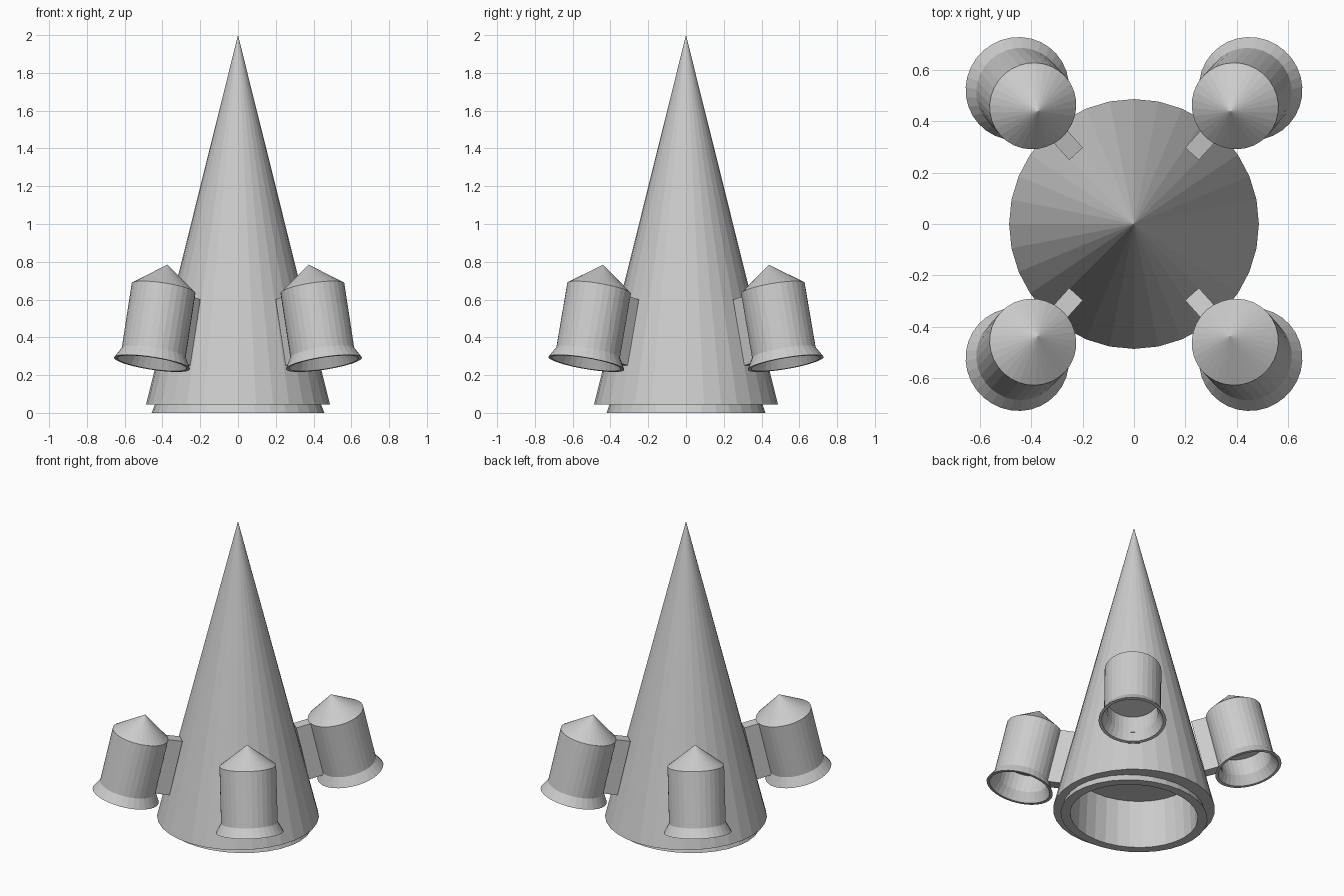
import bpy
import bmesh
from math import atan2, cos, pi, radians, sin
from mathutils import Matrix, Vector

cube = bpy.data.objects.get("Cube")
if cube:
    bpy.data.objects.remove(cube, do_unlink=True)

grey = bpy.data.materials.new("light_grey")
grey.use_nodes = True
colour = (0.6, 0.6, 0.6, 1)
grey.diffuse_color = colour
grey.node_tree.nodes["Principled BSDF"].inputs["Base Color"].default_value = colour


def add_object(name, bm, matrix):
    bmesh.ops.recalc_face_normals(bm, faces=bm.faces)
    mesh = bpy.data.meshes.new(name)
    bm.to_mesh(mesh)
    bm.free()
    mesh.materials.append(grey)
    obj = bpy.data.objects.new(name, mesh)
    obj.matrix_world = matrix
    bpy.context.collection.objects.link(obj)
    return obj


def lathe(name, profile, matrix=Matrix(), sides=32):
    """Revolve (radius, height) points about z; zero radius makes a pole."""
    bm = bmesh.new()
    rings = []
    for r, z in profile:
        count = 1 if r == 0 else sides
        rings.append([bm.verts.new((r * cos(2 * pi * i / sides),
                                    r * sin(2 * pi * i / sides), z))
                      for i in range(count)])
    for a, b in zip(rings, rings[1:]):
        for i in range(sides):
            j = i + 1
            corners = [a[i % len(a)], a[j % len(a)], b[j % len(b)], b[i % len(b)]]
            bm.faces.new(list(dict.fromkeys(corners)))
    return add_object(name, bm, matrix)


def box(name, low, high, matrix):
    low, high = Vector(low), Vector(high)
    bm = bmesh.new()
    bmesh.ops.create_cube(bm, size=1)
    for v in bm.verts:
        v.co = (low + high) / 2 + v.co * (high - low)
    return add_object(name, bm, matrix)


# Tall conical hull with an open underside
lathe("hull", [(0, 2), (0.487, 0.045), (0.4, 0.045)])

# Main nozzle, slightly narrower front to back, with a recessed ceiling
lathe("main_nozzle",
      [(0, 0.31), (0.38, 0.31), (0.397, 0), (0.457, 0), (0.44, 0.045), (0.43, 0.1)],
      Matrix.Diagonal((1, 0.92, 1, 1)))

# Four tilted boosters, each with a pointed cap, flared hollow nozzle and strut
booster_profile = [(0, 0.128), (0.171, 0), (0.171, -0.35), (0.204, -0.408),
                   (0.185, -0.408), (0.153, -0.35), (0.153, -0.24), (0, -0.24)]
tilt = radians(12.9)
for side, sx in (("left", 1), ("right", -1)):
    for end, sy in (("front", -1), ("back", 1)):
        azimuth = atan2(sy * sin(radians(48)), sx * cos(radians(48)))
        frame = (Matrix.Translation((sx * 0.394, sy * 0.46, 0.66))
                 @ Matrix.Rotation(azimuth, 4, "Z")
                 @ Matrix.Rotation(-tilt, 4, "Y"))
        lathe(f"{end}_{side}_booster", booster_profile, frame)
        box(f"{end}_{side}_strut", (-0.258, -0.036, -0.36), (-0.155, 0.036, -0.002), frame)
